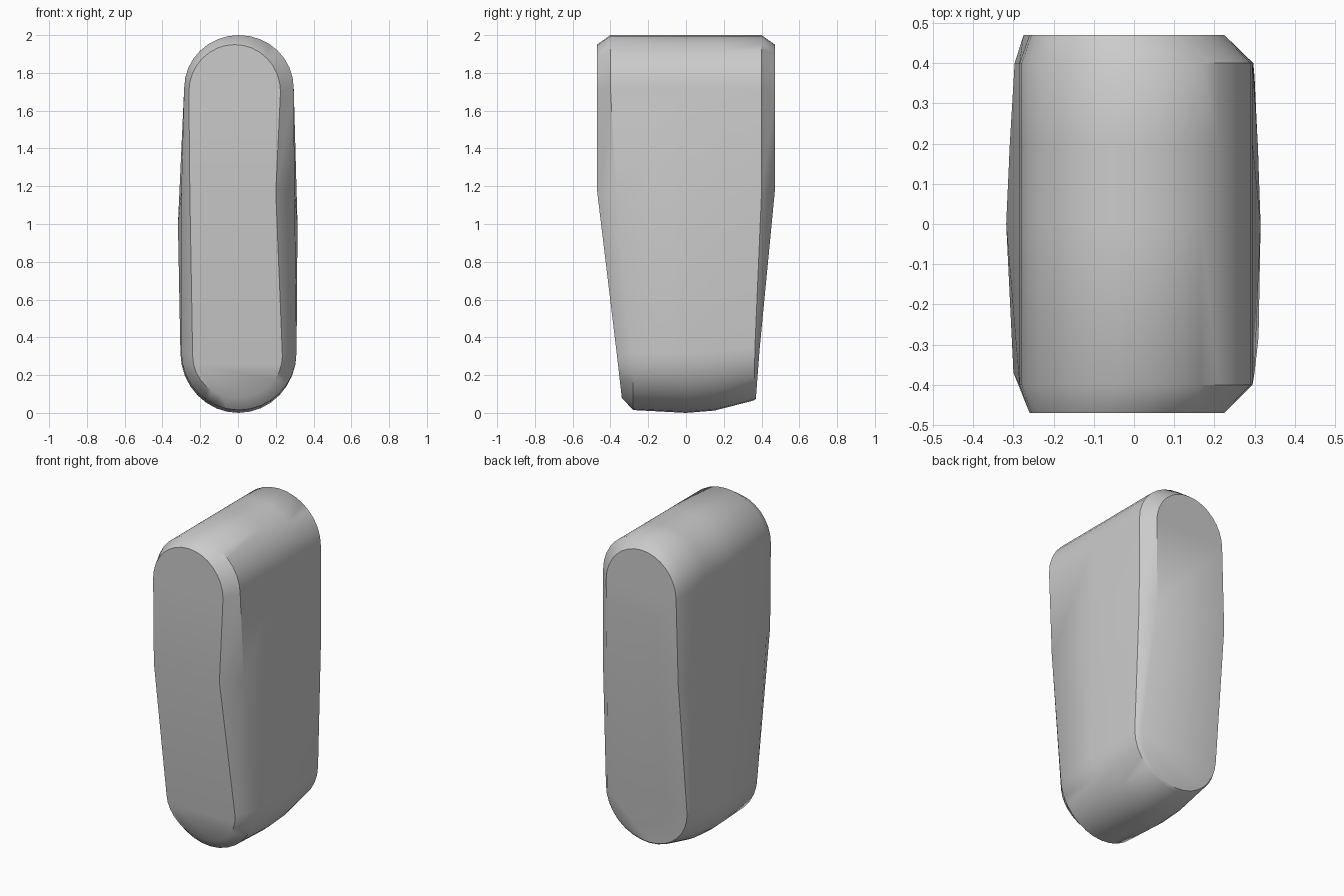
import bpy, bmesh, math

old = bpy.data.objects.get("Cube")
if old:
    bpy.data.objects.remove(old, do_unlink=True)

grey = bpy.data.materials.new("plain grey")
grey.use_nodes = True
colour = (0.6, 0.6, 0.6, 1)
grey.diffuse_color = colour
grey.node_tree.nodes["Principled BSDF"].inputs["Base Color"].default_value = colour

ARC = 16  # segments in each rounded end


def oblong(top, waist, foot):
    """Oblong section: round top, waist points, round foot, counter-clockwise.
    top and foot: left, right, arc centre z, tip z, centre y, tip y
    waist: left, right, z, y"""
    def arc(end, start):
        left, right, zc, tip, yc, yt = end
        mid, half = (left + right) / 2, (right - left) / 2
        pts = []
        for i in range(ARC + 1):
            a = start + math.pi * i / ARC
            s = abs(math.sin(a))
            pts.append((mid + half * math.cos(a), yc + (yt - yc) * s, zc + (tip - zc) * s))
        return pts
    left, right, z, y = waist
    return arc(top, 0) + [(left, y, z)] + arc(foot, math.pi) + [(right, y, z)]


# Sections from front to back
sections = [
    # front face
    oblong((-.26, .225, 1.70, 1.95, -.47, -.47), (-.255, .20, 1.17, -.47),
           (-.24, .235, .30, .08, -.365, -.34)),
    # front bevel
    oblong((-.285, .295, 1.72, 2, -.40, -.40), (-.30, .30, 1.17, -.37),
           (-.30, .31, .32, .015, -.28, -.28)),
    # middle of the body
    oblong((-.285, .295, 1.72, 2, 0, 0), (-.318, .315, 1.0, 0),
           (-.305, .31, .32, 0, 0, 0)),
    # start of the sloping underside
    oblong((-.285, .295, 1.72, 2, .2, .2), (-.309, .308, 1.1, .2),
           (-.305, .31, .33, .012, .15, .15)),
    # back bevel
    oblong((-.285, .295, 1.72, 2, .40, .40), (-.297, .297, 1.17, .40),
           (-.295, .30, .35, .066, .365, .36)),
    # back face
    oblong((-.26, .225, 1.70, 1.95, .47, .47), (-.275, .22, 1.17, .47),
           (-.28, .27, .34, .075, .39, .37)),
]

bm = bmesh.new()
rings = [[bm.verts.new(p) for p in s] for s in sections]
count = len(rings[0])
for a, b in zip(rings, rings[1:]):
    for i in range(count):
        j = (i + 1) % count
        bm.faces.new((a[i], a[j], b[j], b[i]))

# End faces, folded across the waist
for ring in (rings[0], rings[-1]):
    left, right = ARC + 1, count - 1
    first_foot, last_foot = left + 1, right - 1
    bm.faces.new(ring[:left])
    bm.faces.new((ring[right], ring[0], ring[ARC], ring[left]))
    bm.faces.new((ring[right], ring[left], ring[first_foot], ring[last_foot]))
    bm.faces.new(ring[first_foot:right])
bmesh.ops.recalc_face_normals(bm, faces=bm.faces)

mesh = bpy.data.meshes.new("rounded_block")
bm.to_mesh(mesh)
bm.free()
mesh.materials.append(grey)
block = bpy.data.objects.new("rounded_block", mesh)
bpy.context.collection.objects.link(block)

bpy.ops.object.select_all(action="DESELECT")
block.select_set(True)
bpy.context.view_layer.objects.active = block
bpy.ops.object.shade_smooth_by_angle(angle=math.radians(42))
